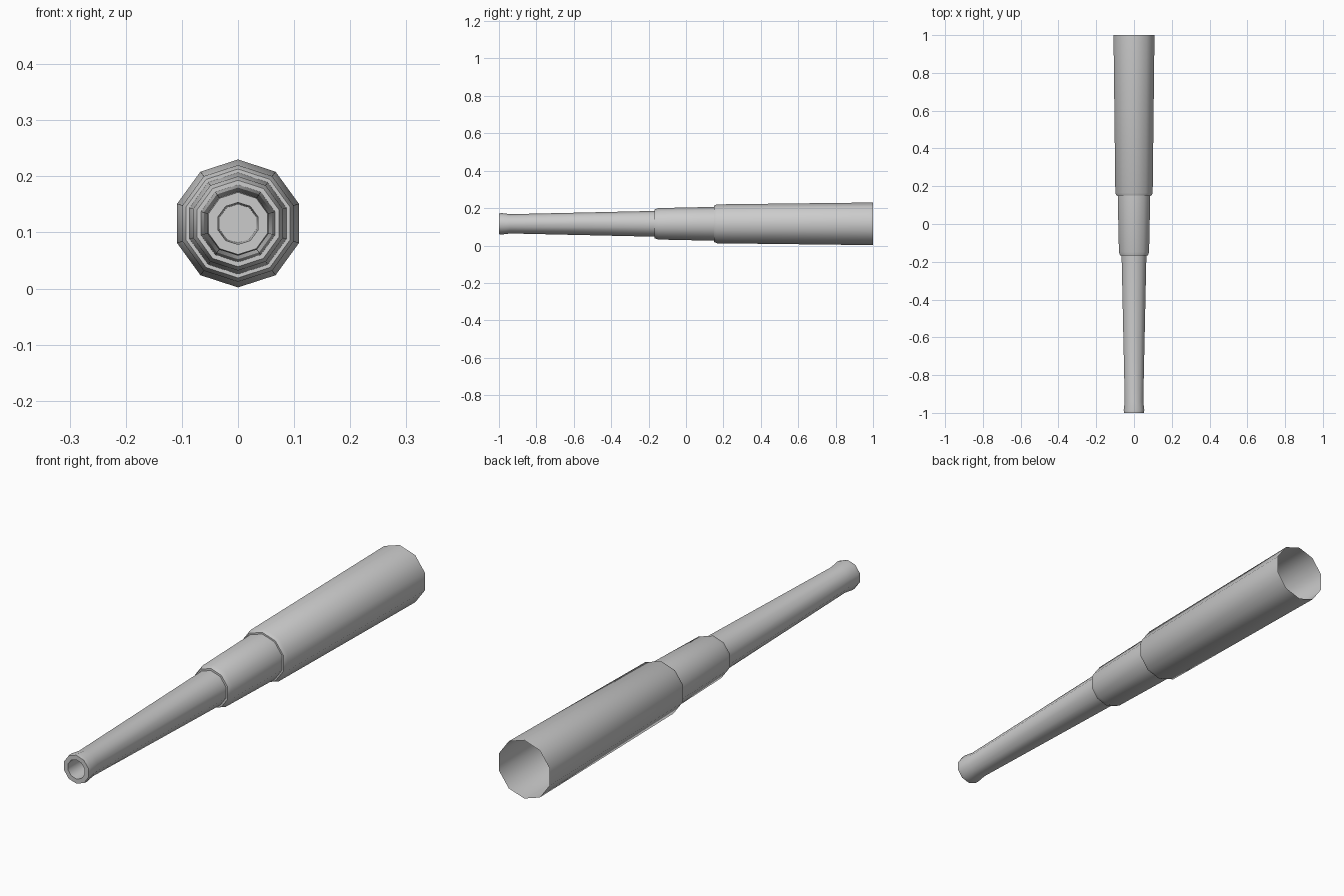
import bpy, bmesh, math

if "Cube" in bpy.data.objects:
    bpy.data.objects.remove(bpy.data.objects["Cube"])

SIDES = 10
AXIS_Z = 0.116


def lathe(name, profile, cap_end=False):
    """Revolve (y, radius) points about the y axis; one vertex points up."""
    bm = bmesh.new()
    rings = []
    for y, r in profile:
        rings.append([bm.verts.new((r * math.sin(2 * math.pi * i / SIDES), y,
                                    AXIS_Z + r * math.cos(2 * math.pi * i / SIDES)))
                      for i in range(SIDES)])
    for a, b in zip(rings, rings[1:]):
        for i in range(SIDES):
            j = (i + 1) % SIDES
            bm.faces.new((a[i], b[i], b[j], a[j]))
    if cap_end:
        bm.faces.new(rings[-1])
    bm.normal_update()
    # Make the walls face away from the axis on the outer surface
    longest = max(bm.faces, key=lambda f: f.calc_area())
    c = longest.calc_center_median()
    if longest.normal.x * c.x + longest.normal.z * (c.z - AXIS_Z) < 0:
        bmesh.ops.reverse_faces(bm, faces=bm.faces[:])
    mesh = bpy.data.meshes.new(name)
    bm.to_mesh(mesh)
    bm.free()
    ob = bpy.data.objects.new(name, mesh)
    bpy.context.collection.objects.link(ob)
    bpy.ops.object.select_all(action='DESELECT')
    ob.select_set(True)
    bpy.context.view_layer.objects.active = ob
    bpy.ops.object.shade_smooth_by_angle(angle=math.radians(40))
    return ob


# One stepped tube: open breech, two sleeves, tapered barrel, flared muzzle, bore
lathe("stepped_barrel", [
    (1.0, 0.114), (0.165, 0.104), (0.15, 0.097),      # rear sleeve and chamfer
    (0.15, 0.0905), (-0.148, 0.084), (-0.168, 0.077),  # middle sleeve and chamfer
    (-0.168, 0.069), (-0.94, 0.0515),                  # tapered barrel
    (-0.985, 0.0575), (-1.0, 0.0555),                  # muzzle flare
    (-1.0, 0.0375), (-0.85, 0.0345),                   # lip and bore
], cap_end=True)
